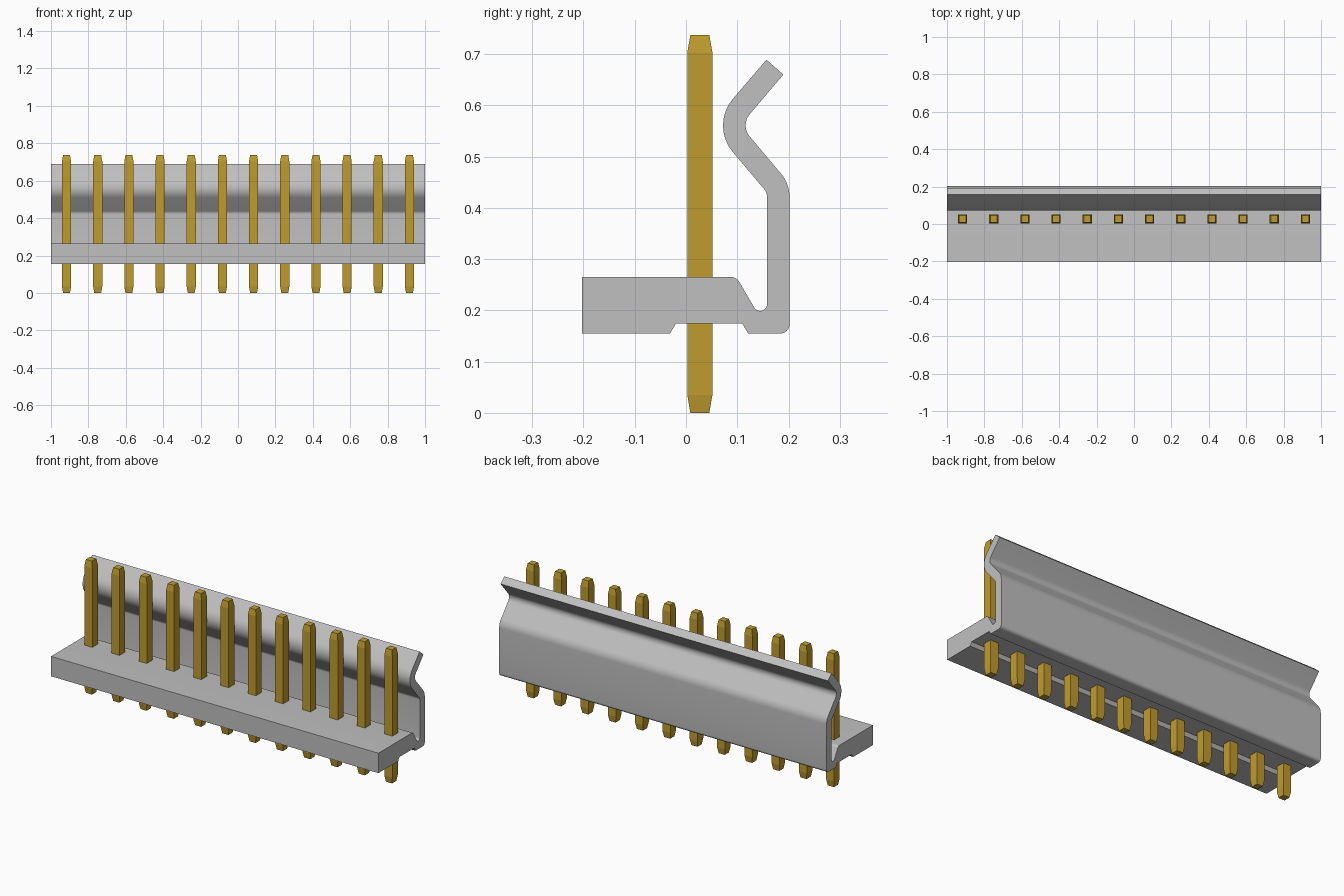
import bpy, bmesh, math
from mathutils import Vector

cube = bpy.data.objects.get("Cube")
if cube:
    bpy.data.objects.remove(cube, do_unlink=True)


def material(name, color):
    m = bpy.data.materials.new(name)
    m.use_nodes = True
    m.diffuse_color = color
    bsdf = next(n for n in m.node_tree.nodes if n.type == 'BSDF_PRINCIPLED')
    bsdf.inputs["Base Color"].default_value = color
    return m


def fillet(corners, steps=8):
    """Round each (y, z, radius) corner of a closed outline with a tangent arc."""
    out = []
    for i, (y, z, r) in enumerate(corners):
        p = Vector((y, z))
        if r == 0:
            out.append(p)
            continue
        a = (Vector(corners[i - 1][:2]) - p).normalized()
        b = (Vector(corners[(i + 1) % len(corners)][:2]) - p).normalized()
        half = a.angle(b) / 2
        centre = p + (a + b).normalized() * r / math.sin(half)
        start = p + a * r / math.tan(half) - centre
        end = p + b * r / math.tan(half) - centre
        sweep = math.pi - 2 * half
        for k in range(steps + 1):
            t = k / steps
            arc = start * math.sin((1 - t) * sweep) + end * math.sin(t * sweep)
            out.append(centre + arc / math.sin(sweep))
    return out


def finish(bm, name, mat):
    bmesh.ops.recalc_face_normals(bm, faces=bm.faces)
    mesh = bpy.data.meshes.new(name)
    bm.to_mesh(mesh)
    bm.free()
    mesh.materials.append(mat)
    obj = bpy.data.objects.new(name, mesh)
    bpy.context.collection.objects.link(obj)
    return obj


grey = material("grey plastic", (0.53, 0.53, 0.53, 1))
gold = material("gold metal", (0.53, 0.335, 0.027, 1))

# Housing: base, locking wall and hooked lip as one extruded profile
profile = fillet([
    (-0.203, 0.155, 0), (-0.031, 0.155, 0), (-0.02, 0.174, 0),
    (0.11, 0.174, 0), (0.121, 0.155, 0), (0.202, 0.155, 0.018),
    (0.202, 0.447, 0.07), (0.106, 0.561, 0.033), (0.19, 0.66, 0),
    (0.157, 0.689, 0), (0.047, 0.561, 0.08), (0.158, 0.43, 0.025),
    (0.158, 0.199, 0.013), (0.137, 0.199, 0.013),
    (0.0985, 0.265, 0.018), (-0.203, 0.265, 0)])
bm = bmesh.new()
face = bm.faces.new([bm.verts.new((-1, p.x, p.y)) for p in profile])
ext = bmesh.ops.extrude_face_region(bm, geom=[face], use_keep_orig=True)
bmesh.ops.translate(bm, vec=(2, 0, 0),
                    verts=[g for g in ext["geom"] if isinstance(g, bmesh.types.BMVert)])
housing = finish(bm, "housing", grey)
bpy.context.view_layer.objects.active = housing
housing.select_set(True)
bpy.ops.object.shade_smooth_by_angle(angle=math.radians(25))
housing.select_set(False)

# Pins: square posts with tapered ends, stacked from rings
PINS, PITCH, PIN_Y = 12, 1 / 6, 0.027
for i in range(PINS):
    x = (i - (PINS - 1) / 2) * PITCH
    bm = bmesh.new()
    rings = []
    for z, h in ((0, 0.0185), (0.035, 0.0245), (0.703, 0.0245), (0.737, 0.0185)):
        rings.append([bm.verts.new((x + sx * h, PIN_Y + sy * h, z))
                      for sx, sy in ((-1, -1), (1, -1), (1, 1), (-1, 1))])
    for low, high in zip(rings, rings[1:]):
        for k in range(4):
            n = (k + 1) % 4
            bm.faces.new((low[k], low[n], high[n], high[k]))
    bm.faces.new(rings[0])
    bm.faces.new(rings[-1])
    finish(bm, f"pin_{i + 1}", gold)
